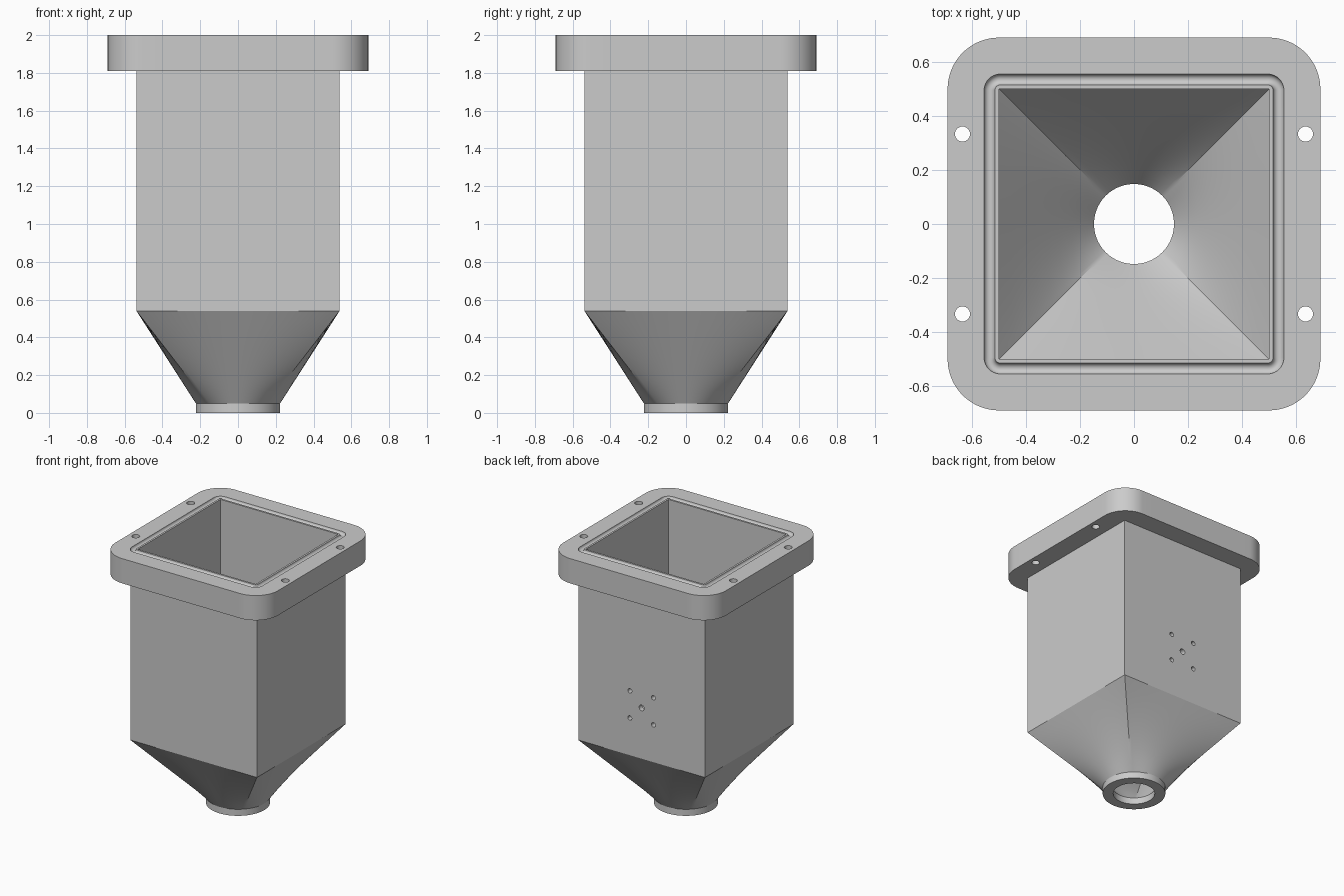
import bpy, bmesh, math
from mathutils import Vector, Matrix

if "Cube" in bpy.data.objects:
    bpy.data.objects.remove(bpy.data.objects["Cube"])

N = 16           # points per half side of each ring
FLAT = 6         # of those, points on the straight part of a rounded square


def ring(half, r, z):
    """Square (r=0), rounded square, or circle (r=half), all with 8*N points."""
    s = half - r
    pts = []
    for k in range(4):
        rot = Matrix.Rotation(k * math.pi / 2, 3, 'Z')
        for i in range(-N, N):
            j = abs(i)
            if r == 0:
                x, y = half, half * j / N
            else:
                flat = FLAT if s > 1e-6 else 0
                if j < flat:
                    x, y = half, s * j / flat
                else:
                    a = math.pi / 4 * (j - flat) / (N - flat)
                    x, y = s + r * math.cos(a), s + r * math.sin(a)
            pts.append(rot @ Vector((x, y if i >= 0 else -y, z)))
    return pts


def loft(a, b, rows=8):
    """Rings strictly between a and b."""
    return [[p.lerp(q, k / rows) for p, q in zip(a, b)] for k in range(1, rows)]


def add_cylinder(bm, r, depth, loc, axis='Z'):
    rot = Matrix.Rotation(math.pi / 2, 4, 'X') if axis == 'Y' else Matrix()
    bmesh.ops.create_cone(bm, cap_ends=True, segments=24, radius1=r, radius2=r,
                          depth=depth, matrix=Matrix.Translation(loc) @ rot)


def make_object(name, bm):
    bmesh.ops.recalc_face_normals(bm, faces=bm.faces[:])
    me = bpy.data.meshes.new(name)
    bm.to_mesh(me)
    bm.free()
    ob = bpy.data.objects.new(name, me)
    bpy.context.collection.objects.link(ob)
    return ob


grey = bpy.data.materials.new("light_grey")
grey.diffuse_color = (0.6, 0.6, 0.6, 1)
grey.use_nodes = True
grey.node_tree.nodes["Principled BSDF"].inputs["Base Color"].default_value = grey.diffuse_color

# Outside: neck, funnel, square bin, flange
neck_out, bin_out = ring(0.223, 0.223, 0.05), ring(0.538, 0, 0.54)
rings = [ring(0.223, 0.223, 0), neck_out, *loft(neck_out, bin_out), bin_out,
         ring(0.538, 0, 1.81), ring(0.69, 0.19, 1.81), ring(0.69, 0.19, 2)]

# Half-round seal groove in the flange top
for k in range(9):
    a = math.pi * k / 8
    h = 0.535 + 0.02 * math.cos(a)
    rings.append(ring(h, h - 0.495, 2 - 0.02 * math.sin(a)))

# Inside: square bin, funnel, outlet
bin_in, neck_in = ring(0.5, 0, 0.54), ring(0.148, 0.148, 0.05)
rings += [ring(0.5, 0, 2), bin_in, *loft(bin_in, neck_in), neck_in,
          ring(0.148, 0.148, 0)]

# Skin the closed series of rings
bm = bmesh.new()
rows = [[bm.verts.new(p) for p in pts] for pts in rings]
for a, b in zip(rows, rows[1:] + rows[:1]):
    for i in range(8 * N):
        j = (i + 1) % (8 * N)
        bm.faces.new((a[i], a[j], b[j], b[i]))
hopper = make_object("hopper", bm)
hopper.data.materials.append(grey)

# Flange bolt holes and the sensor hole pattern in the back wall
bm = bmesh.new()
for sx in (-1, 1):
    for sy in (-1, 1):
        add_cylinder(bm, 0.028, 0.4, (sx * 0.635, sy * 0.333, 1.9))
        add_cylinder(bm, 0.017, 0.12, (sx * 0.1, 0.52, 0.93 + sy * 0.104), 'Y')
add_cylinder(bm, 0.022, 0.12, (0, 0.52, 0.93), 'Y')
cutter = make_object("hole_cutter", bm)
cutter.data.materials.append(grey)
cutter.hide_render = True

mod = hopper.modifiers.new("holes", 'BOOLEAN')
mod.operation = 'DIFFERENCE'
mod.solver = 'EXACT'
mod.object = cutter
bpy.context.view_layer.objects.active = hopper
hopper.select_set(True)
bpy.ops.object.modifier_apply(modifier=mod.name)
bpy.data.objects.remove(cutter)

bpy.ops.object.shade_smooth_by_angle(angle=math.radians(30))
